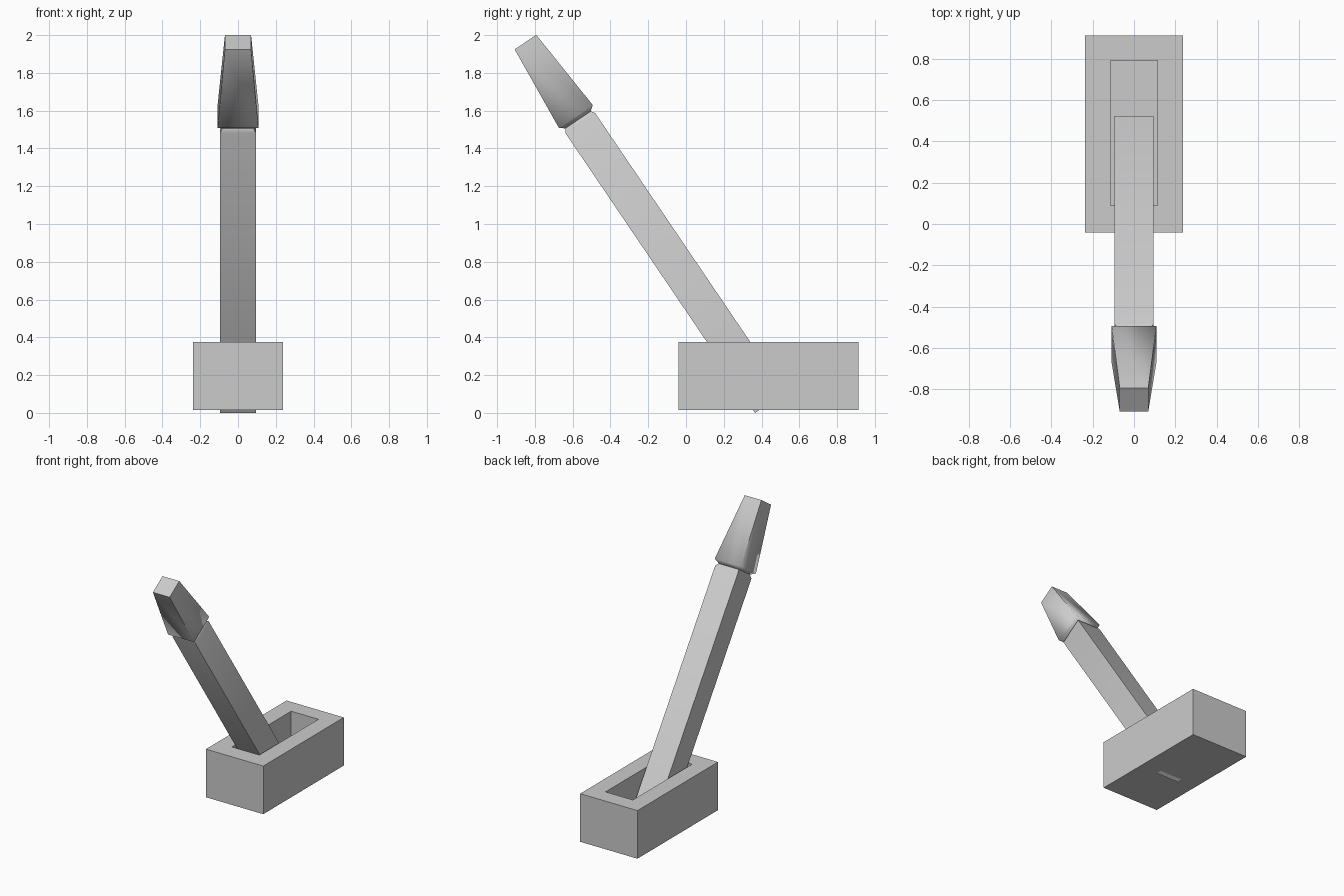
import bpy, bmesh, math
from mathutils import Vector

if "Cube" in bpy.data.objects:
    bpy.data.objects.remove(bpy.data.objects["Cube"])


def make_object(name, bm):
    bmesh.ops.recalc_face_normals(bm, faces=bm.faces)
    mesh = bpy.data.meshes.new(name)
    bm.to_mesh(mesh)
    bm.free()
    obj = bpy.data.objects.new(name, mesh)
    bpy.context.collection.objects.link(obj)
    return obj


def rect_ring(bm, hx, y0, y1, z):
    return [bm.verts.new(p) for p in
            ((-hx, y0, z), (hx, y0, z), (hx, y1, z), (-hx, y1, z))]


def loft(bm, rings):
    # cap both ends and bridge successive four-sided rings
    for a, b in zip(rings, rings[1:]):
        for i in range(4):
            j = (i + 1) % 4
            bm.faces.new((a[i], a[j], b[j], b[i]))
    bm.faces.new(rings[0])
    bm.faces.new(rings[-1])


# Base block with a recessed slot in its top
bm = bmesh.new()
loft(bm, [rect_ring(bm, 0.237, -0.04, 0.912, 0.015),
          rect_ring(bm, 0.237, -0.04, 0.912, 0.375),
          rect_ring(bm, 0.113, 0.09, 0.79, 0.375),
          rect_ring(bm, 0.113, 0.09, 0.79, 0.06)])
make_object("base", bm)

# Tilted square lever with a pinched neck and tapered grip
start = Vector((0, 0.444, 0.053))
axis = Vector((0, -0.561, 0.828)).normalized()
side = Vector((1, 0, 0))
up = side.cross(axis)
profile = [(0, 0.095), (1.79, 0.095), (1.81, 0.081), (1.832, 0.108), (2.307, 0.069)]
bm = bmesh.new()
rings = []
for dist, half in profile:
    rings.append([bm.verts.new(start + axis * dist + side * half * sx + up * half * sy)
                  for sx, sy in ((-1, -1), (1, -1), (1, 1), (-1, 1))])
loft(bm, rings)
lever = make_object("lever", bm)
bpy.context.view_layer.objects.active = lever
lever.select_set(True)
bpy.ops.object.shade_smooth_by_angle(angle=math.radians(60))
